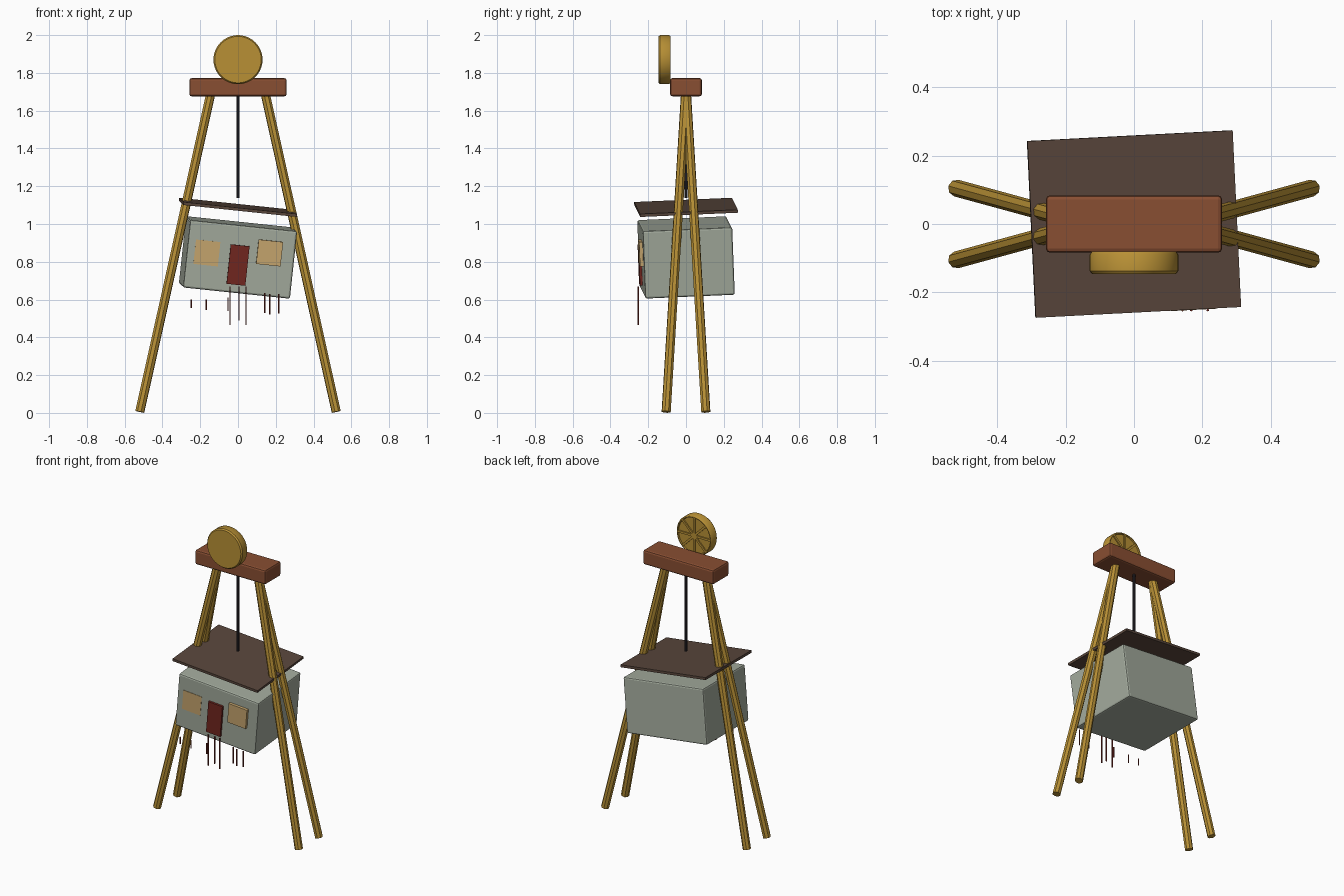
import bpy, bmesh, math
from mathutils import Vector, Euler

if "Cube" in bpy.data.objects:
    bpy.data.objects.remove(bpy.data.objects["Cube"])

TILT = Euler((math.radians(2.5), math.radians(6), math.radians(3)))


def material(name, rgb):
    m = bpy.data.materials.new(name)
    m.diffuse_color = (*rgb, 1)
    m.use_nodes = True
    m.node_tree.nodes["Principled BSDF"].inputs["Base Color"].default_value = m.diffuse_color
    return m


GOLD = material("golden wood", (0.48, 0.28, 0.036))
BROWN = material("red brown wood", (0.25, 0.077, 0.032))
ROOF = material("dark roof", (0.10, 0.062, 0.045))
WALL = material("grey green wall", (0.37, 0.41, 0.34))
WINDOW = material("window tan", (0.58, 0.39, 0.16))
RED = material("dark red", (0.17, 0.02, 0.014))
BLACK = material("rope black", (0.025, 0.022, 0.028))


def finish(bm, name, mat):
    me = bpy.data.meshes.new(name)
    bmesh.ops.recalc_face_normals(bm, faces=bm.faces)
    bm.to_mesh(me)
    bm.free()
    me.materials.append(mat)
    ob = bpy.data.objects.new(name, me)
    bpy.context.collection.objects.link(ob)
    return ob


def box(name, center, size, mat, rot=None, bevel=0):
    bm = bmesh.new()
    bmesh.ops.create_cube(bm, size=1)
    bmesh.ops.scale(bm, vec=size, verts=bm.verts)
    if bevel:
        bmesh.ops.bevel(bm, geom=bm.edges[:], offset=bevel, segments=2,
                        profile=0.5, affect='EDGES')
    ob = finish(bm, name, mat)
    ob.location = center
    if rot:
        ob.rotation_euler = rot
    return ob


def rod(name, a, b, radius, sides, mat):
    a, b = Vector(a), Vector(b)
    bm = bmesh.new()
    bmesh.ops.create_cone(bm, cap_ends=True, segments=sides, radius1=radius,
                          radius2=radius, depth=(b - a).length)
    ob = finish(bm, name, mat)
    ob.location = (a + b) / 2
    ob.rotation_euler = (b - a).to_track_quat('Z', 'Y').to_euler()
    return ob


# four splayed legs meeting under the beam
for sx, side in ((-1, "left"), (1, "right")):
    for sy, end in ((-1, "front"), (1, "back")):
        rod(f"{end}_{side}_leg", (sx * 0.52, sy * 0.105, 0.006),
            (sx * 0.142, sy * 0.002, 1.70), 0.025, 8, GOLD)

# top beam and hanging rope
box("beam", (0, 0, 1.724), (0.516, 0.168, 0.096), BROWN, bevel=0.012)
rod("rope", (0, 0, 1.138), (0, 0, 1.70), 0.008, 8, BLACK)

# wheel: lathed disc with a shallow recess in its back
profile = [(0, -0.146), (0.123, -0.146), (0.13, -0.137), (0.13, -0.09),
           (0.124, -0.081), (0.119, -0.081), (0.117, -0.09), (0, -0.09)]
bm = bmesh.new()
pts = [bm.verts.new((r, y, 0)) for r, y in profile]
edges = [bm.edges.new(p) for p in zip(pts, pts[1:])]
bmesh.ops.spin(bm, geom=pts + edges, cent=(0, 0, 0), axis=(0, 1, 0),
               angle=math.tau, steps=40)
bmesh.ops.remove_doubles(bm, verts=bm.verts, dist=1e-5)
wheel = finish(bm, "wheel", GOLD)
wheel.location.z = 1.87
bpy.context.view_layer.objects.active = wheel
wheel.select_set(True)
bpy.ops.object.shade_smooth_by_angle(angle=math.radians(35))

# wheel spokes: four bars crossing the recess
for i in range(4):
    box(f"wheel_spoke_{i + 1}", (0, -0.089, 1.87), (0.238, 0.014, 0.014), GOLD,
        rot=(0, i * math.pi / 4, 0))

# tilted hanging house and its flat roof
box("house_body", (0, 0, 0.823), (0.57, 0.475, 0.36), WALL, TILT, bevel=0.01)
box("roof", (0, 0, 1.088), (0.605, 0.518, 0.016), ROOF, TILT)

# windows and door
for x, side in ((-0.165, "left"), (0.167, "right")):
    box(f"{side}_window", (x, -0.239, 0.847), (0.13, 0.02, 0.13), WINDOW, TILT)
box("door", (0, -0.24, 0.783), (0.10, 0.02, 0.21), RED, TILT)

# thin drips below the front: x, top, bottom
drips = [(-0.247, 0.60, 0.555), (-0.168, 0.60, 0.545), (-0.053, 0.61, 0.54),
         (-0.042, 0.67, 0.465), (0.005, 0.67, 0.49), (0.042, 0.67, 0.465),
         (0.142, 0.635, 0.53), (0.168, 0.63, 0.52), (0.216, 0.63, 0.525)]
for i, (x, top, bottom) in enumerate(drips):
    rod(f"drip_{i + 1}", (x, -0.252, bottom), (x, -0.252, top), 0.004, 6, RED)
